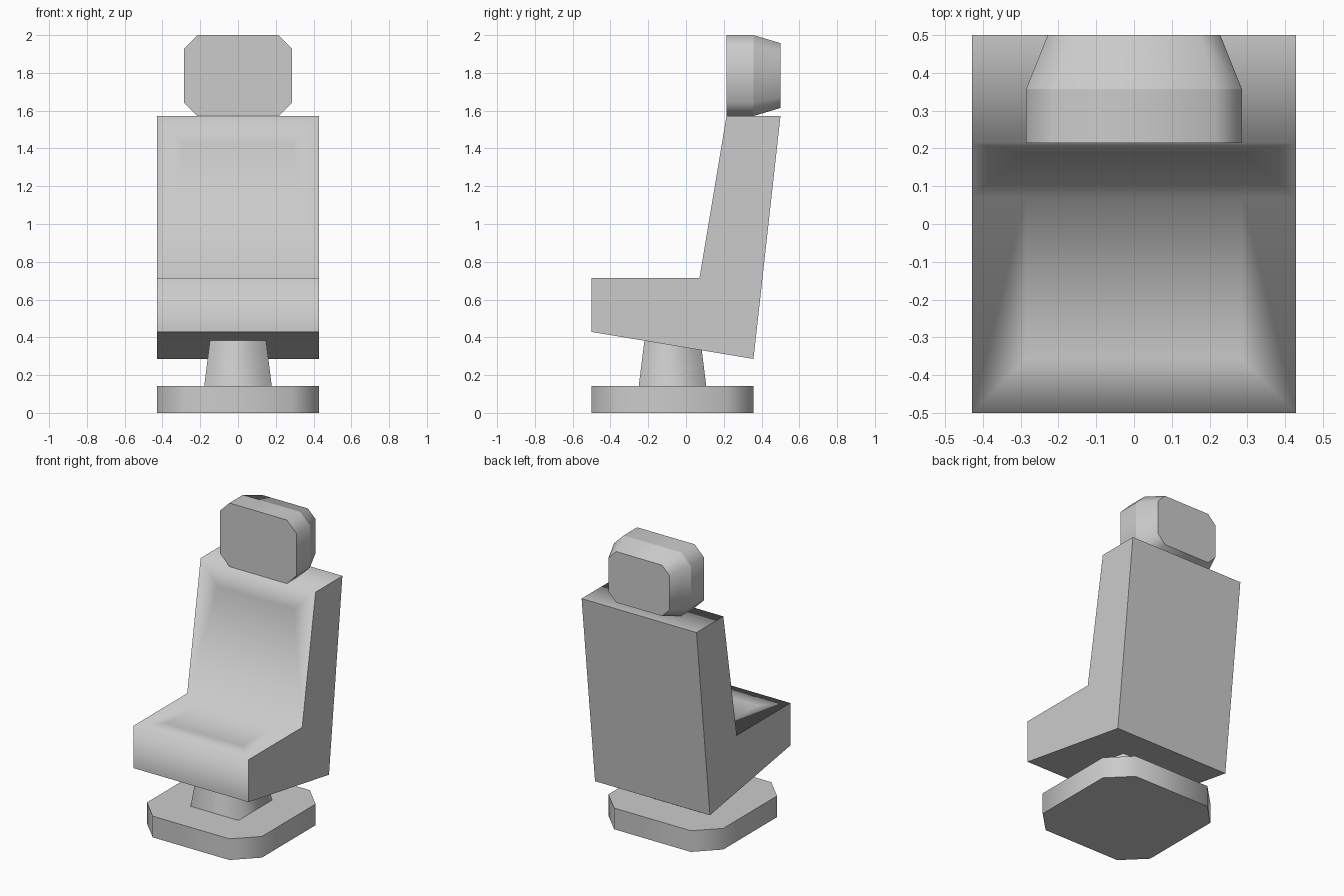
import bpy, bmesh

if "Cube" in bpy.data.objects:
    bpy.data.objects.remove(bpy.data.objects["Cube"])

U = 1 / 14  # modelling step


def finish(name, bm, is_flat, sharp=()):
    """Turn a bmesh into an object: flat faces keep sharp borders, the rest is smooth."""
    bmesh.ops.recalc_face_normals(bm, faces=bm.faces)
    for f in bm.faces:
        f.smooth = not is_flat(f)
    for e in bm.edges:
        on_ring = any(all(v in ring for v in e.verts) for ring in sharp)
        e.smooth = not on_ring and all(f.smooth for f in e.link_faces)
    mesh = bpy.data.meshes.new(name)
    bm.to_mesh(mesh)
    bm.free()
    obj = bpy.data.objects.new(name, mesh)
    bpy.context.collection.objects.link(obj)
    return obj


def outline(half_w, half_h, cut):
    """Rectangle with its corners cut off (plain rectangle if cut is 0)."""
    if cut == 0:
        return [(sx * half_w, sy * half_h) for sx, sy in ((-1, -1), (1, -1), (1, 1), (-1, 1))]
    a, b = half_w - cut, half_h - cut
    return [(-a, -half_h), (a, -half_h), (half_w, -b), (half_w, b),
            (a, half_h), (-a, half_h), (-half_w, b), (-half_w, -b)]


def block(name, shape, rings, place):
    """Loft an outline through (level, scale) rings, with flat end caps and sharp rings."""
    bm = bmesh.new()
    loops = [[bm.verts.new(place(u * s, v * s, t)) for u, v in shape] for t, s in rings]
    n = len(shape)
    for lo, hi in zip(loops, loops[1:]):
        for i in range(n):
            j = (i + 1) % n
            bm.faces.new((lo[i], lo[j], hi[j], hi[i]))
    caps = {bm.faces.new(loops[0]), bm.faces.new(loops[-1])}
    return finish(name, bm, lambda f: f in caps, loops)


def upright(u, v, t):
    return (u, v - U, t)


def facing(u, v, t):
    return (u, t, v + 25 * U)


# Base plate and tapered post
block("base", outline(6 * U, 6 * U, 2 * U), [(0, 1), (2 * U, 1)], upright)
block("post", outline(2.5 * U, 2.5 * U, 0), [(2 * U, 1), (6 * U, 0.8)], upright)

# Headrest, narrowing towards the back
block("headrest", outline(4 * U, 3 * U, U), [(3 * U, 1), (5 * U, 1), (7 * U, 0.8)], facing)

# Seat shell: side profile swept across the width
profile = [(-7, 6), (-7, 10), (1, 10), (3, 22), (7, 22), (5, 4)]
# Softly shaded inset panel in the cushion and backrest: front, crease, top
panel = [(-5, 10), (1, 10), (2.667, 20)]
bm = bmesh.new()
left, right = [[bm.verts.new((s * 6 * U, y * U, z * U)) for y, z in profile] for s in (-1, 1)]
p_left, p_right = [[bm.verts.new((s * 4 * U, y * U, z * U)) for y, z in panel] for s in (-1, 1)]
flat = {bm.faces.new(left), bm.faces.new(right)}
for i in (0, 3, 4, 5):
    j = (i + 1) % 6
    f = bm.faces.new((left[i], left[j], right[j], right[i]))
    if i > 3:  # back and underside
        flat.add(f)
for k in (0, 1):
    bm.faces.new((p_left[k], p_left[k + 1], p_right[k + 1], p_right[k]))
    for side, inner in ((left, p_left), (right, p_right)):
        bm.faces.new((side[k + 1], side[k + 2], inner[k + 1], inner[k]))
for o, k in ((1, 0), (3, 2)):
    bm.faces.new((left[o], right[o], p_right[k], p_left[k]))
finish("seat", bm, lambda f: f in flat)
